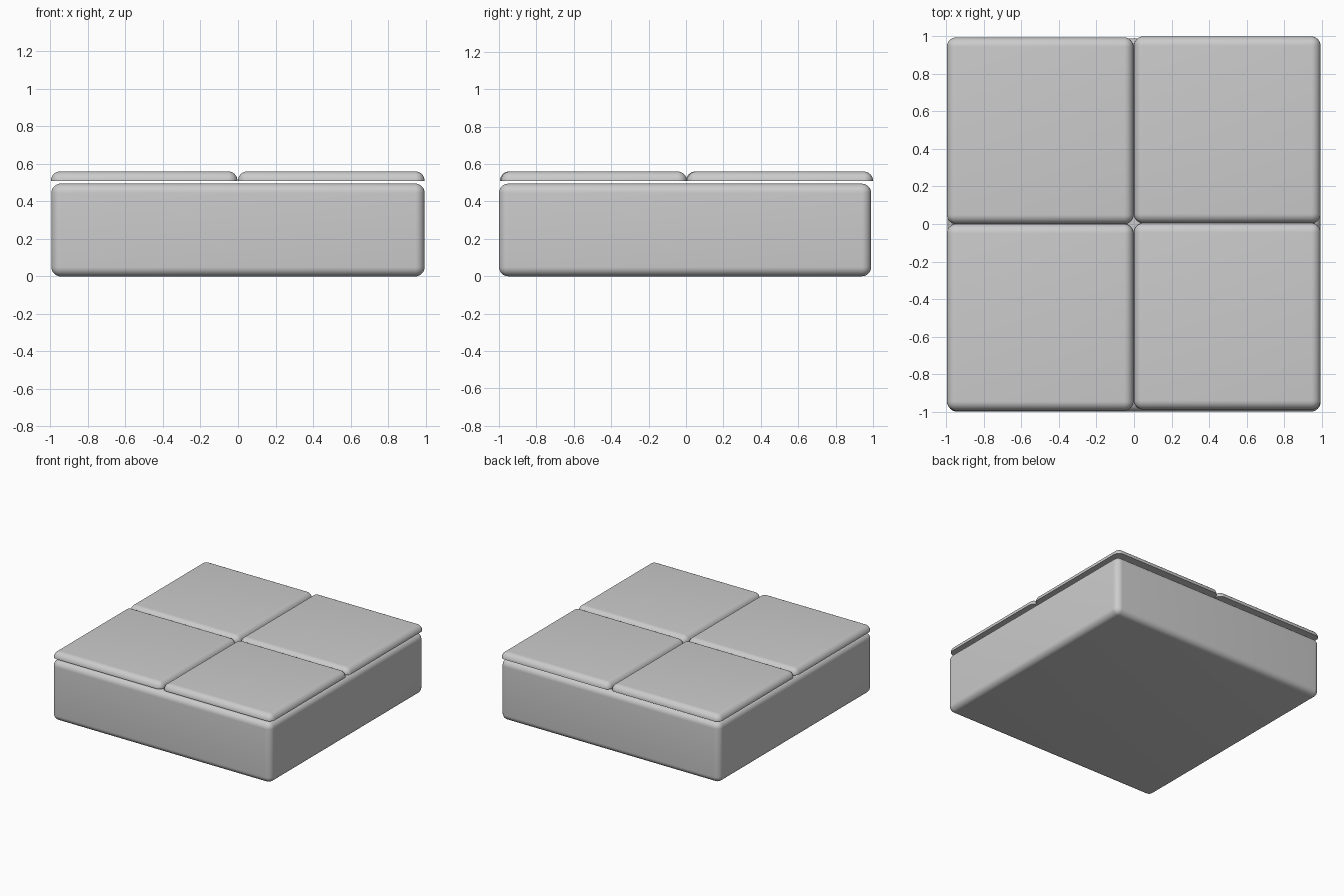
import bpy, bmesh
from mathutils import Matrix, Vector

if "Cube" in bpy.data.objects:
    bpy.data.objects.remove(bpy.data.objects["Cube"])


def rounded_box(name, lo, hi, radius, cut_z=None):
    """Box with rounded edges, optionally cut flat at cut_z."""
    lo, hi = Vector(lo), Vector(hi)
    bm = bmesh.new()
    bmesh.ops.create_cube(bm, size=1, matrix=Matrix.Translation((lo + hi) / 2)
                          @ Matrix.Diagonal((*(hi - lo), 1)))
    bmesh.ops.bevel(bm, geom=bm.edges[:], offset=radius, segments=8,
                    profile=0.5, affect='EDGES', clamp_overlap=True)
    if cut_z is not None:
        bmesh.ops.bisect_plane(bm, geom=bm.verts[:] + bm.edges[:] + bm.faces[:],
                               plane_co=(0, 0, cut_z), plane_no=(0, 0, 1),
                               clear_inner=True)
        rim = [e for e in bm.edges if e.is_boundary]
        bmesh.ops.holes_fill(bm, edges=rim, sides=0)
    bmesh.ops.recalc_face_normals(bm, faces=bm.faces[:])
    mesh = bpy.data.meshes.new(name)
    bm.to_mesh(mesh)
    bm.free()
    obj = bpy.data.objects.new(name, mesh)
    bpy.context.collection.objects.link(obj)
    bpy.ops.object.select_all(action='DESELECT')
    obj.select_set(True)
    bpy.context.view_layer.objects.active = obj
    bpy.ops.object.shade_smooth_by_angle()
    return obj


# Solid base block
rounded_box("base_block", (-0.995, -1.0, 0), (0.995, 0.99, 0.495), 0.05)

# Four top tiles with rounded upper edges and flat undersides;
# the right-hand column sits slightly further back
SIZE, MID, TOP = 0.995, 0.51, 0.56
for side, x, y0 in (("left", -0.998, -0.995), ("right", 0.0, -0.99)):
    for row, y in (("front", y0), ("back", y0 + SIZE)):
        rounded_box(f"{row}_{side}_tile", (x, y, 2 * MID - TOP),
                    (x + SIZE, y + SIZE, TOP), 0.0495, cut_z=MID)
